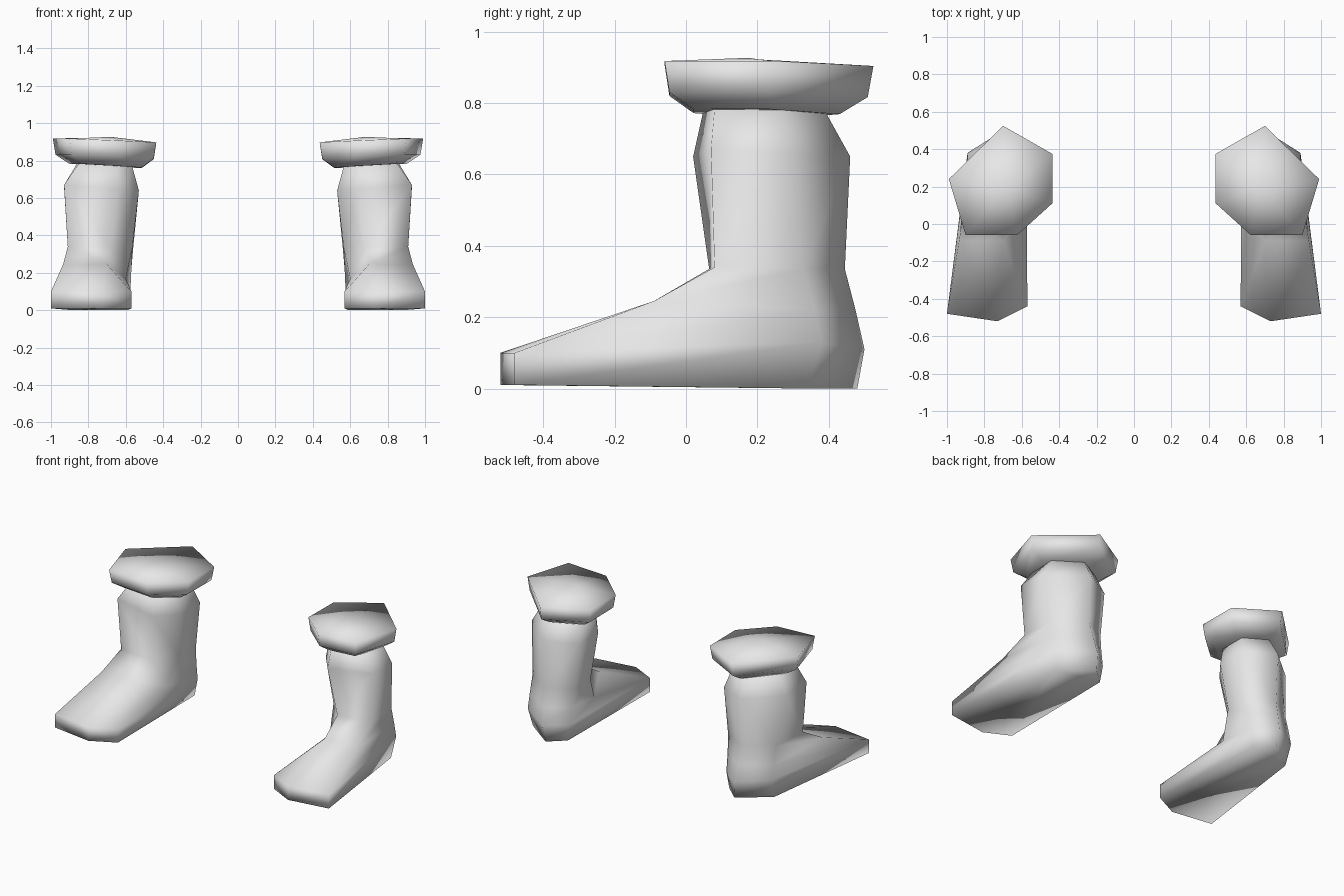
import bpy
import bmesh

if "Cube" in bpy.data.objects:
    bpy.data.objects.remove(bpy.data.objects["Cube"], do_unlink=True)

# One plain grey for everything
grey = bpy.data.materials.new("light_grey")
grey.use_nodes = True
grey.diffuse_color = (0.8, 0.8, 0.8, 1)
grey.node_tree.nodes["Principled BSDF"].inputs["Base Color"].default_value = (0.8, 0.8, 0.8, 1)


def loft(name, rings, caps):
    """Skin six-sided rings from bottom to top, close the ends, mirror across x."""
    bm = bmesh.new()
    loops = [[bm.verts.new(p) for p in ring] for ring in rings]
    for low, high in zip(loops, loops[1:]):
        for i in range(6):
            j = (i + 1) % 6
            bm.faces.new((low[i], low[j], high[j], high[i]))
    for ring_index, corners in caps:
        bm.faces.new([loops[ring_index][i] for i in corners])
    bmesh.ops.recalc_face_normals(bm, faces=bm.faces)
    mesh = bpy.data.meshes.new(name)
    bm.to_mesh(mesh)
    bm.free()
    mesh.materials.append(grey)
    for poly in mesh.polygons:
        poly.use_smooth = True
    obj = bpy.data.objects.new(name, mesh)
    bpy.context.collection.objects.link(obj)
    mirror = obj.modifiers.new("mirror", "MIRROR")
    mirror.use_axis[0] = True
    mirror.use_mirror_merge = False
    return obj


# Boots: corners run front, outer front, outer back, heel, inner back, inner front
boot_rings = [
    # sole
    [(.73, -.52, .01), (1.0, -.48, .01), (.88, .34, 0), (.69, .48, 0), (.59, .39, 0), (.57, -.44, .01)],
    # toe top and widest part of heel
    [(.73, -.52, .10), (1.0, -.48, .10), (.89, .38, .13), (.70, .50, .11), (.575, .40, .11), (.57, -.44, .10)],
    # instep
    [(.70, -.09, .245), (.935, -.09, .245), (.89, .36, .22), (.71, .475, .22), (.57, .38, .22), (.60, .10, .17)],
    # ankle
    [(.68, .065, .335), (.91, .08, .34), (.89, .33, .335), (.72, .445, .335), (.56, .36, .335), (.565, .19, .335)],
    # calf
    [(.64, .02, .65), (.93, .07, .67), (.93, .28, .66), (.72, .46, .65), (.53, .36, .64), (.53, .16, .64)],
    # neck, tucked under the cuff
    [(.65, .05, .785), (.85, .08, .785), (.86, .27, .785), (.71, .385, .785), (.57, .31, .785), (.57, .14, .785)],
]
loft("boots", boot_rings, [(0, (0, 1, 2, 5)), (0, (2, 3, 4, 5)), (5, range(6))])

# Cuffs: a slightly tilted bowl shape with a shallow domed lid
rim = [(.625, -.06), (.90, -.06), (.99, .24), (.70, .525), (.437, .375), (.437, .11)]


def cuff_ring(scale, z, centre=(.70, .21), tilt=.04):
    cx, cy = centre
    return [(cx + (x - cx) * scale, cy + (y - cy) * scale, z + tilt * (x - .7) - .01 * (y - .2))
            for x, y in rim]


cuff_rings = [
    cuff_ring(.70, .772),
    cuff_ring(.95, .82),
    cuff_ring(1.0, .907),
    cuff_ring(.05, .924, (.68, .19), 0),
]
loft("cuffs", cuff_rings, [(0, range(6)), (3, range(6))])
